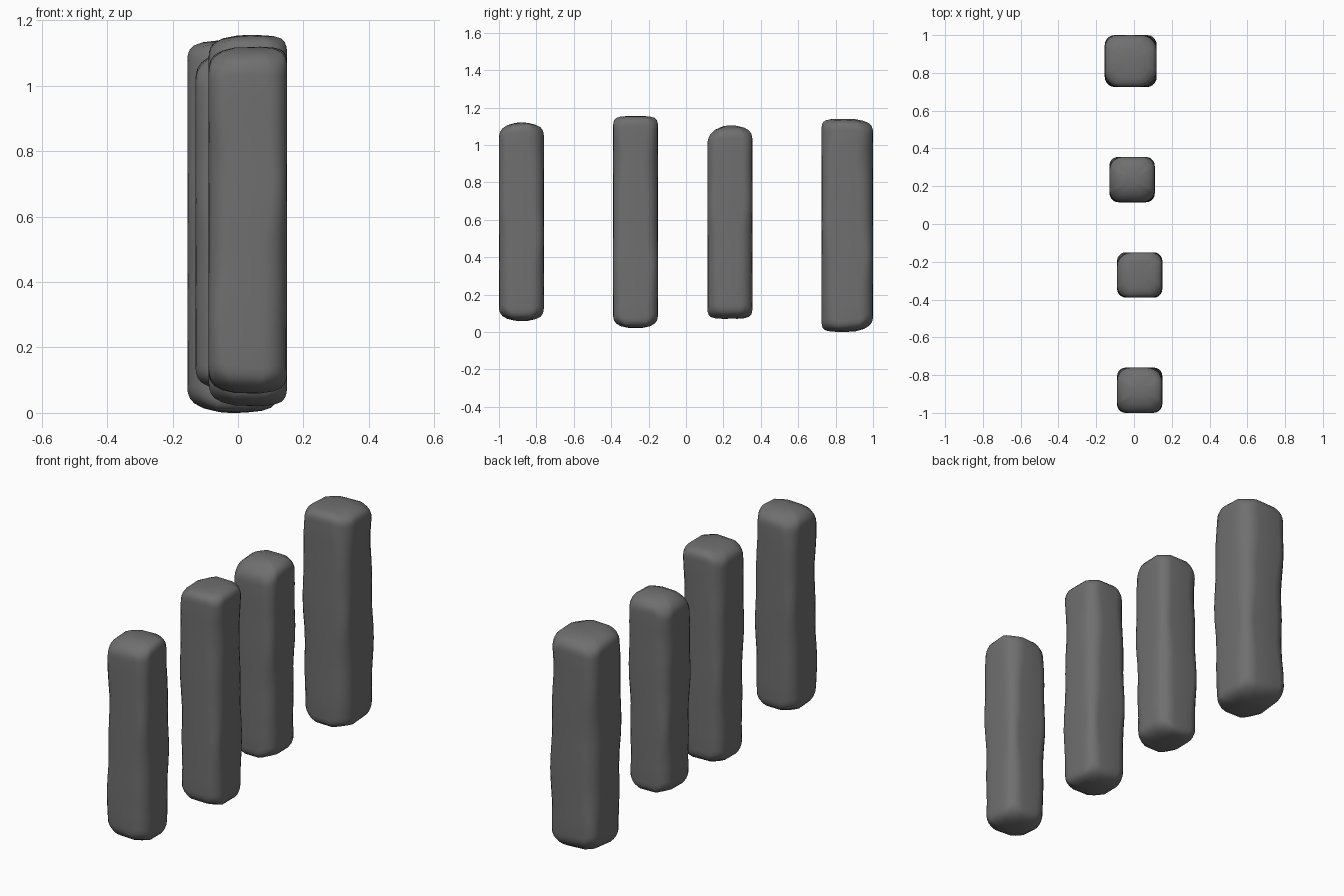
import bpy, bmesh, math, random

if "Cube" in bpy.data.objects:
    bpy.data.objects.remove(bpy.data.objects["Cube"])

random.seed(7)
ARC = 6  # points per rounded corner

stone = bpy.data.materials.new("dark_grey")
stone.diffuse_color = (0.16, 0.16, 0.16, 1)
stone.use_nodes = True
stone.node_tree.nodes["Principled BSDF"].inputs["Base Color"].default_value = stone.diffuse_color


def section(half_x, half_y, radii, scale):
    """Rounded rectangle with its own radius at each corner."""
    pts = []
    for k, (sx, sy) in enumerate([(1, 1), (-1, 1), (-1, -1), (1, -1)]):
        r = radii[k]
        for i in range(ARC):
            a = math.pi / 2 * (k + i / (ARC - 1))
            pts.append(((sx * (half_x - r) + r * math.cos(a)) * scale,
                        (sy * (half_y - r) + r * math.sin(a)) * scale))
    return pts


def end_drop(u, v, sides):
    """How far an end falls back towards its -x, +x, -y, +y sides and corners."""
    xm, xp, ym, yp = sides
    return ((xp if u > 0 else xm) * u * u + (yp if v > 0 else ym) * v * v
            + 0.04 * u * u * v * v)


def post(name, x0, x1, y0, y1, z0, z1, top, bottom):
    cx, cy, hx, hy = (x0 + x1) / 2, (y0 + y1) / 2, (x1 - x0) / 2, (y1 - y0) / 2
    # worn ends (scale, inset) with a body of uneven rings between
    worn = [(0.3, 0.0), (0.65, 0.001), (0.85, 0.005), (0.945, 0.014), (0.988, 0.027), (1.0, 0.045)]
    levels = [(s, d, 0.0) for s, d in worn]
    levels += [(1.0, 0.045, i / 12) for i in range(1, 12)]
    levels += [(s, d, 1.0) for s, d in reversed(worn)]
    phase = [random.uniform(0, 6.28) for _ in range(4)]
    bm = bmesh.new()
    rings = []
    for s, d, t in levels:
        radii = [hx * (0.52 + 0.10 * math.sin(6 * t + p) + 0.05 * math.sin(17 * t + 2 * p))
                 for p in phase]
        ring = []
        for x, y in section(hx, hy, radii, s):
            u, v = x / hx, y / hy
            lo = z0 + d + end_drop(u, v, bottom)
            hi = z1 - d - end_drop(u, v, top)
            ring.append(bm.verts.new((cx + x, cy + y, lo + (hi - lo) * t)))
        rings.append(ring)
    n = len(rings[0])
    for a, b in zip(rings, rings[1:]):
        for i in range(n):
            j = (i + 1) % n
            bm.faces.new((a[i], a[j], b[j], b[i]))
    bm.faces.new(list(reversed(rings[0])))
    bm.faces.new(rings[-1])
    for f in bm.faces:
        f.smooth = True
    mesh = bpy.data.meshes.new(name)
    bm.to_mesh(mesh)
    bm.free()
    mesh.materials.append(stone)
    ob = bpy.data.objects.new(name, mesh)
    bpy.context.collection.objects.link(ob)


# Four weathered posts in a row, front to back
post("post_1", -0.09, 0.15, -1.0, -0.76, 0.058, 1.12, (.02, .0, .03, .025), (.02, .01, .025, .02))
post("post_2", -0.09, 0.15, -0.39, -0.15, 0.02, 1.155, (.02, 0, 0, 0), (.02, 0, .02, .02))
post("post_3", -0.13, 0.11, 0.115, 0.355, 0.07, 1.105, (.03, .01, .045, .02), (.02, .02, 0, 0))
post("post_4", -0.155, 0.12, 0.725, 1.0, 0.0, 1.14, (.01, .01, 0, .02), (.03, .01, 0, .03))
